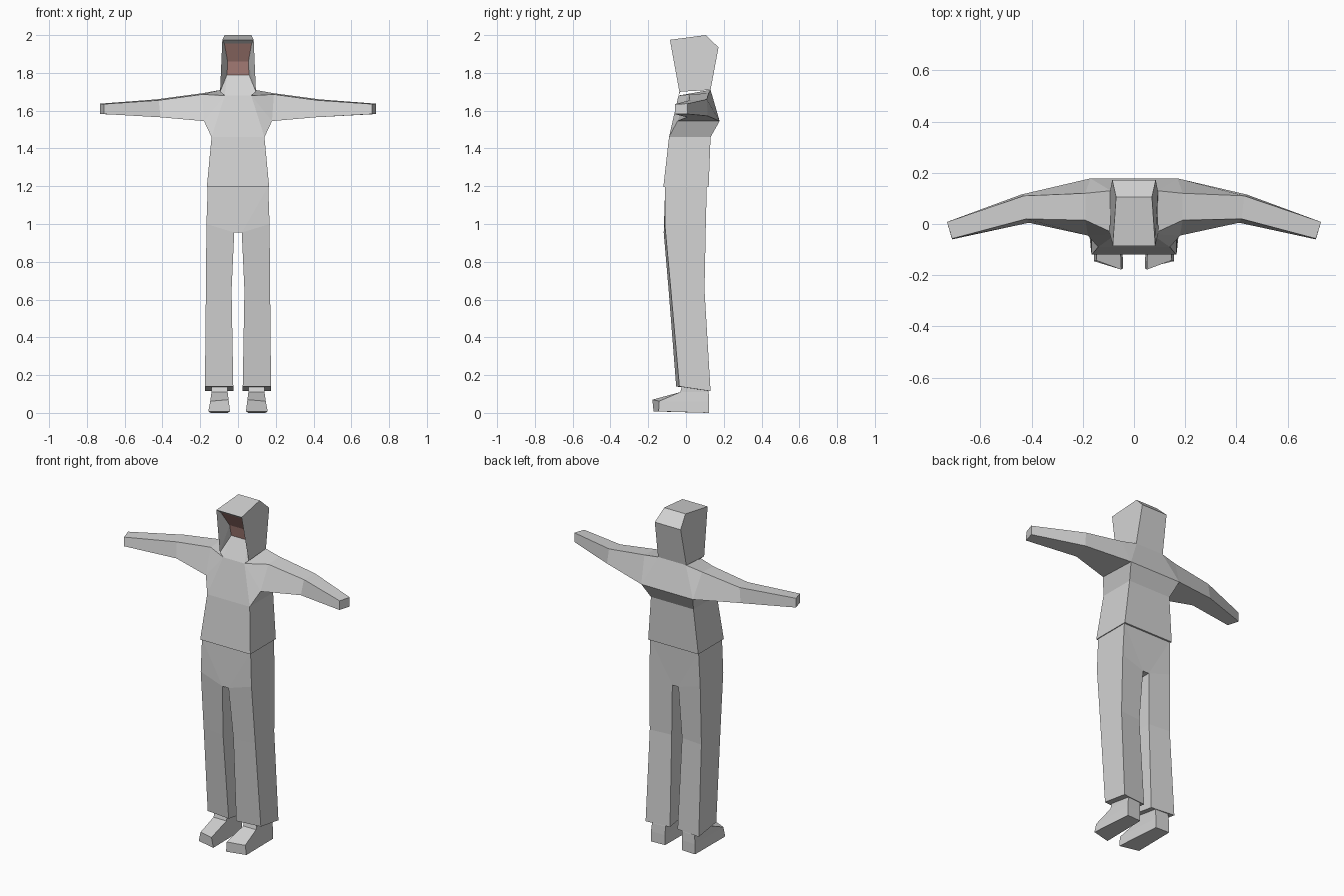
import bpy, bmesh


def material(name, color):
    m = bpy.data.materials.new(name)
    m.diffuse_color = (*color, 1)
    return m


GREY = material("light grey", (0.65, 0.65, 0.65))
SKIN = material("skin pink", (0.50, 0.27, 0.24))


def loft(first, rings):
    """Quads joining consecutive four-point rings, starting at index first."""
    return [(first + 4 * r + i, first + 4 * r + (i + 1) % 4,
             first + 4 * r + 4 + (i + 1) % 4, first + 4 * r + 4 + i)
            for r in range(rings - 1) for i in range(4)]


def symmetric(name, pts, sides, bridges=(), mat=GREY):
    """Points and faces of the +x half, mirrored; bridges span both halves."""
    bm = bmesh.new()
    right = [bm.verts.new(p) for p in pts]
    left = [bm.verts.new((-x, y, z)) for x, y, z in pts]
    for f in sides:
        bm.faces.new([right[i] for i in f])
        bm.faces.new([left[i] for i in reversed(f)])
    for a, b in bridges:
        bm.faces.new([right[a], right[b], left[b], left[a]])
    bmesh.ops.recalc_face_normals(bm, faces=bm.faces)
    me = bpy.data.meshes.new(name)
    bm.to_mesh(me)
    bm.free()
    me.materials.append(mat)
    ob = bpy.data.objects.new(name, me)
    bpy.context.collection.objects.link(ob)
    return ob


# Jacket: hem, waist, neck, then three arm rings (low front, low back, top back, top front)
jacket = [
    (0.165, -0.12, 1.195), (0.165, 0.12, 1.195),
    (0.14, -0.09, 1.46), (0.14, 0.13, 1.46),
    (0.07, -0.04, 1.68), (0.09, 0.13, 1.71),
    (0.18, -0.045, 1.545), (0.17, 0.178, 1.545), (0.19, 0.12, 1.692), (0.19, 0.015, 1.686),
    (0.41, 0.005, 1.565), (0.44, 0.115, 1.572), (0.43, 0.11, 1.66), (0.42, 0.02, 1.655),
    (0.71, -0.06, 1.582), (0.73, 0.008, 1.582), (0.73, 0.008, 1.637), (0.71, -0.057, 1.635),
]
symmetric("jacket", jacket,
          [(0, 1, 3, 2), (2, 3, 7, 6), (2, 6, 4), (6, 9, 4), (4, 9, 8, 5),
           (5, 8, 7), (14, 15, 16, 17)] + loft(6, 3),
          [(0, 1), (0, 2), (2, 4), (1, 3), (3, 7), (7, 5)])

# Hood: outer shell, with an opening that folds back to the face
hood = [
    (0.095, -0.035, 1.70), (0.083, -0.085, 1.975), (0.07, 0.105, 2.0),
    (0.085, 0.172, 1.935), (0.093, 0.13, 1.71),
    (0.07, -0.04, 1.68), (0.058, 0.02, 1.79), (0.055, 0.0, 1.86), (0.072, -0.06, 1.955),
]
symmetric("hood", hood,
          [(0, 4, 3, 2, 1), (0, 5, 6), (0, 6, 7), (0, 7, 1), (1, 7, 8)],
          [(1, 2), (2, 3), (3, 4), (5, 6), (1, 8)])

# Face: recessed in the hood
symmetric("face", hood[6:9], [], [(0, 1), (1, 2)], SKIN)

# Trousers: waist, then leg rings (outer front, outer back, inner back, inner front)
trousers = [
    (0.16, -0.11, 1.2), (0.16, 0.11, 1.2),
    (0.167, -0.112, 1.0), (0.167, 0.105, 1.0), (0.02, 0.10, 0.955), (0.02, -0.118, 0.955),
    (0.17, -0.08, 0.65), (0.17, 0.098, 0.65), (0.034, 0.086, 0.65), (0.034, -0.092, 0.65),
    (0.175, -0.035, 0.14), (0.175, 0.13, 0.115), (0.025, 0.115, 0.115), (0.025, -0.052, 0.14),
]
symmetric("trousers", trousers,
          [(0, 1, 3, 2), (0, 2, 5), (1, 4, 3), (10, 11, 12, 13)] + loft(2, 3),
          [(0, 1), (0, 5), (1, 4), (5, 4)])

# Shoes: sole, upper, ankle rings (outer toe, outer heel, inner heel, inner toe)
shoes = [
    (0.157, -0.145, 0.008), (0.145, 0.122, 0.0), (0.055, 0.118, 0.0), (0.042, -0.172, 0.008),
    (0.147, -0.142, 0.062), (0.145, 0.122, 0.06), (0.055, 0.118, 0.06), (0.05, -0.178, 0.07),
    (0.14, -0.03, 0.11), (0.14, 0.12, 0.11), (0.055, 0.115, 0.11), (0.055, -0.03, 0.11),
    (0.14, -0.02, 0.15), (0.14, 0.11, 0.15), (0.055, 0.11, 0.15), (0.055, -0.02, 0.15),
]
symmetric("shoes", shoes, [(0, 1, 2, 3), (12, 13, 14, 15)] + loft(0, 4))
